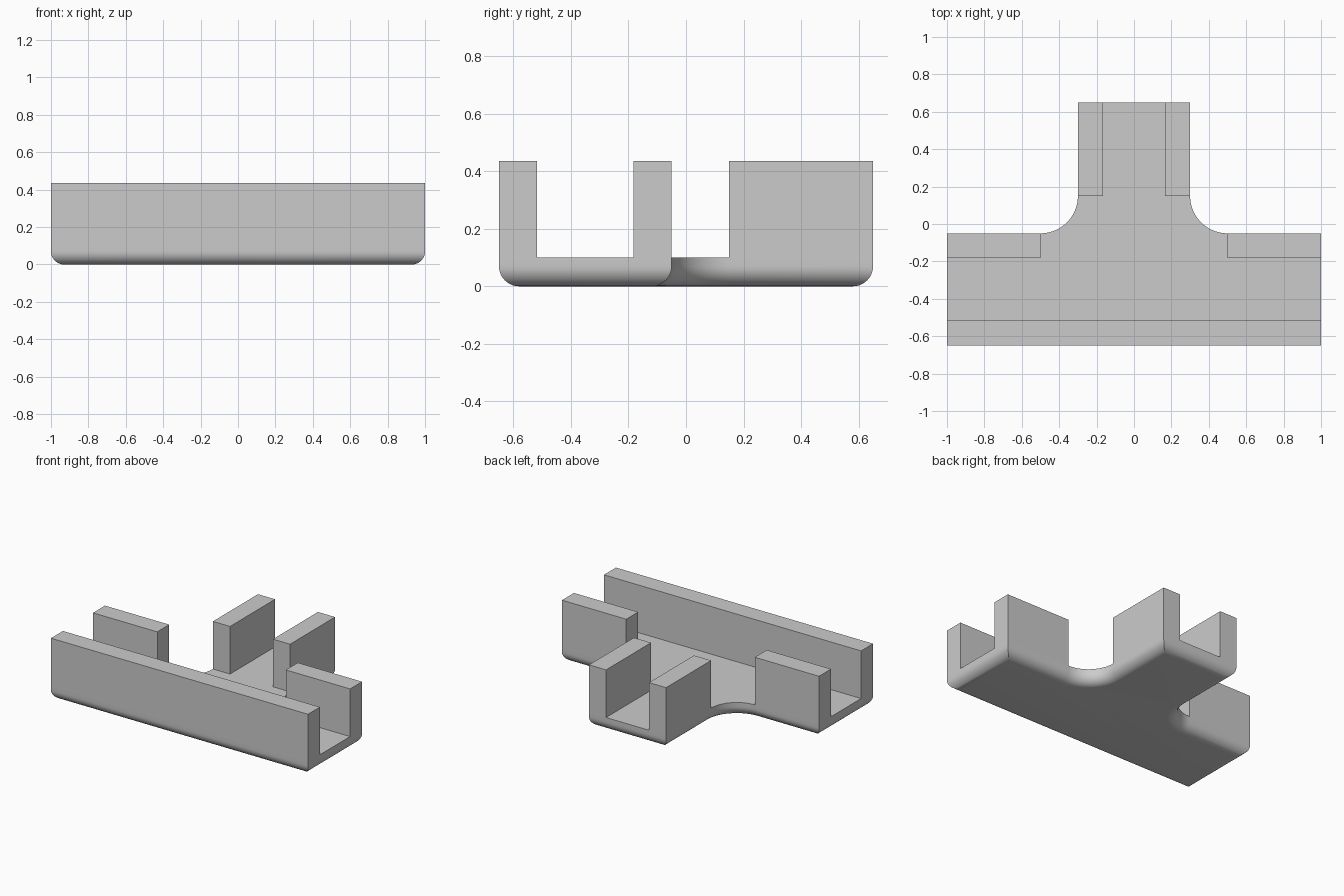
import bpy, bmesh, math

if "Cube" in bpy.data.objects:
    bpy.data.objects.remove(bpy.data.objects["Cube"], do_unlink=True)

FLOOR, TOP = 0.10, 0.435      # tray floor and wall top heights
ROUND = 0.07                  # radius of the rounded underside edge
WALL = 0.133                  # wall thickness
FRONT, BACK = -0.65, 0.65
ARM, STEM, FILLET = -0.05, 0.30, 0.20

grey = bpy.data.materials.new("light_grey")
grey.use_nodes = True
colour = (0.6, 0.6, 0.6, 1)
grey.diffuse_color = colour
grey.node_tree.nodes["Principled BSDF"].inputs["Base Color"].default_value = colour


def finish(name, bm):
    bmesh.ops.recalc_face_normals(bm, faces=bm.faces)
    mesh = bpy.data.meshes.new(name)
    bm.to_mesh(mesh)
    bm.free()
    mesh.materials.append(grey)
    obj = bpy.data.objects.new(name, mesh)
    bpy.context.collection.objects.link(obj)
    return obj


def outline(d):
    """T-shaped outline with concave fillets, inset by d."""
    half = [(1 - d, FRONT + d), (1 - d, ARM - d)]
    r = FILLET + d
    for i in range(25):
        a = math.radians(270 - 90 * i / 24)
        half.append((STEM + FILLET + r * math.cos(a), ARM + FILLET + r * math.sin(a)))
    half.append((STEM - d, BACK - d))
    return half + [(-x, y) for x, y in reversed(half)]


# Base slab: stacked outlines, the lower ones following a quarter round
bm = bmesh.new()
levels = [(0, FLOOR)]
for i in range(11):
    a = math.pi / 2 * i / 10
    levels.append((ROUND * (1 - math.cos(a)), ROUND * (1 - math.sin(a))))
rings = [[bm.verts.new((x, y, z)) for x, y in outline(d)] for d, z in levels]
for upper, lower in zip(rings, rings[1:]):
    n = len(upper)
    for i in range(n):
        j = (i + 1) % n
        bm.faces.new((upper[i], upper[j], lower[j], lower[i]))
bm.faces.new(rings[0])
bm.faces.new(rings[-1])
base = finish("tee_base", bm)
bpy.ops.object.select_all(action='DESELECT')
base.select_set(True)
bpy.context.view_layer.objects.active = base
bpy.ops.object.shade_smooth_by_angle(angle=math.radians(30))


def wall(name, x0, x1, y0, y1):
    """Upright wall standing on the slab, open underneath."""
    bm = bmesh.new()
    foot = [bm.verts.new((x, y, FLOOR))
            for x, y in ((x0, y0), (x1, y0), (x1, y1), (x0, y1))]
    face = bm.faces.new(foot)
    out = bmesh.ops.extrude_face_region(bm, geom=[face], use_keep_orig=True)
    for v in out["geom"]:
        if isinstance(v, bmesh.types.BMVert):
            v.co.z = TOP
    low = [f for f in bm.faces if all(v.co.z < TOP for v in f.verts)]
    bmesh.ops.delete(bm, geom=low, context='FACES_ONLY')
    finish(name, bm)


# Long front wall, then mirrored arm and stem walls
wall("front_wall", -1, 1, FRONT, FRONT + WALL)
for side, s in (("left", 1), ("right", -1)):
    wall(side + "_arm_wall", *sorted((s * (STEM + FILLET), s)), ARM - WALL, ARM)
    wall(side + "_stem_wall", *sorted((s * (STEM - WALL), s * STEM)), ARM + FILLET, BACK)
